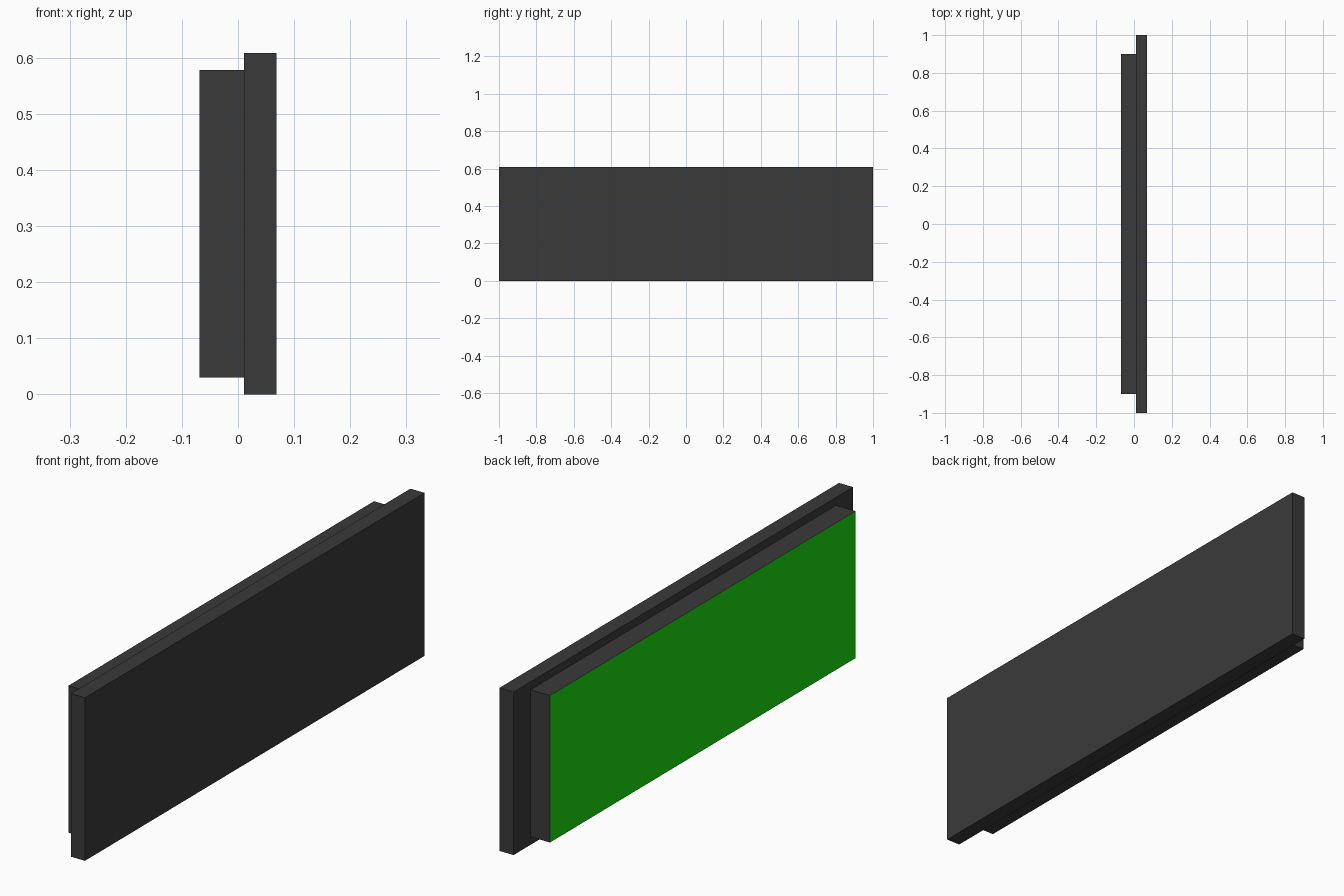
import bpy, bmesh
from mathutils import Vector

if "Cube" in bpy.data.objects:
    bpy.data.objects.remove(bpy.data.objects["Cube"])


def material(name, rgb):
    m = bpy.data.materials.new(name)
    m.diffuse_color = (*rgb, 1.0)
    m.use_nodes = True
    m.node_tree.nodes["Principled BSDF"].inputs["Base Color"].default_value = m.diffuse_color
    return m


dark_grey = material("dark grey", (0.042, 0.042, 0.042))
green = material("green", (0.01, 0.72, 0.004))


def box(name, lo, hi, mats):
    """Axis-aligned box between two corners."""
    lo, hi = Vector(lo), Vector(hi)
    bm = bmesh.new()
    bmesh.ops.create_cube(bm, size=1.0)
    bmesh.ops.scale(bm, vec=hi - lo, verts=bm.verts)
    bmesh.ops.translate(bm, vec=(lo + hi) / 2, verts=bm.verts)
    bm.normal_update()
    # with a second material, colour the face that looks towards -x
    if len(mats) > 1:
        for f in bm.faces:
            f.material_index = 1 if f.normal.x < -0.5 else 0
    me = bpy.data.meshes.new(name)
    bm.to_mesh(me)
    bm.free()
    for m in mats:
        me.materials.append(m)
    ob = bpy.data.objects.new(name, me)
    bpy.context.collection.objects.link(ob)
    return ob


# Large backing panel
box("back_panel", (0.011, -1.0, 0.0), (0.069, 1.0, 0.608), [dark_grey])
# Smaller raised block with a green display face
box("display_block", (-0.069, -0.9, 0.03), (0.011, 0.9, 0.578), [dark_grey, green])
